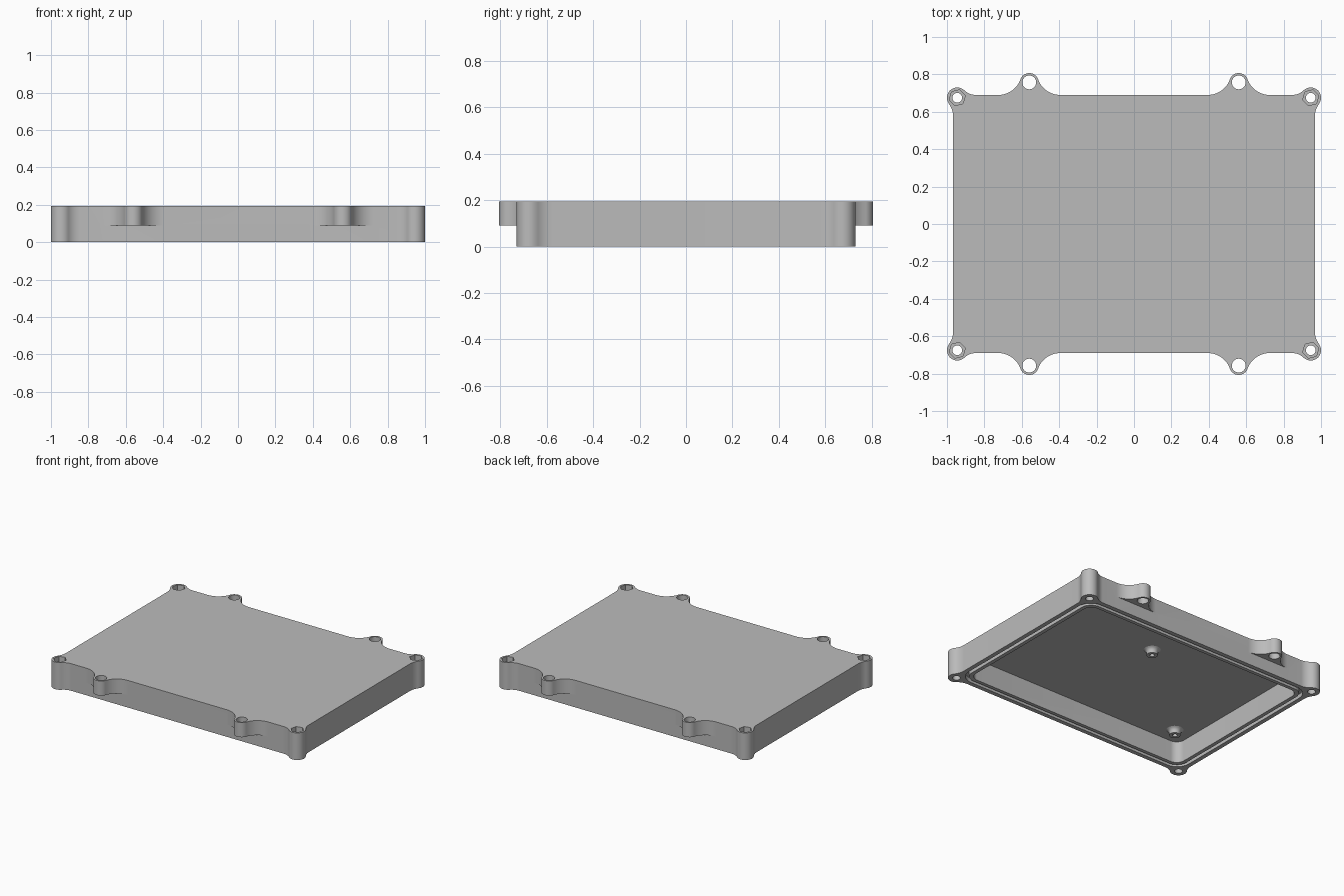
import bpy, bmesh
from math import sin, cos, pi, atan2, radians

if "Cube" in bpy.data.objects:
    bpy.data.objects.remove(bpy.data.objects["Cube"])

HEIGHT, EAR_Z, FLOOR_Z = 0.195, 0.09, 0.155
WALL_X, WALL_Y = 0.967, 0.69
CORNER, CORNER_R = (0.945, 0.675), 0.055
EAR, EAR_R = (0.56, 0.757), 0.05

grey = bpy.data.materials.new("light grey")
grey.use_nodes = True
grey.diffuse_color = (0.5, 0.5, 0.5, 1)
grey.node_tree.nodes["Principled BSDF"].inputs["Base Color"].default_value = (0.5, 0.5, 0.5, 1)


def arc(c, r, a0, a1, n=12):
    return [(c[0] + r * cos(a0 + (a1 - a0) * i / n), c[1] + r * sin(a0 + (a1 - a0) * i / n))
            for i in range(n + 1)]


def angle(a, b):
    return atan2(b[1] - a[1], b[0] - a[0])


def circle(c, r, n=32, turn=0.0):
    return arc(c, r, turn, turn + 2 * pi, n)[:-1]


def rounded_rect(hx, hy, r):
    pts = []
    for i, (sx, sy) in enumerate([(1, 1), (-1, 1), (-1, -1), (1, -1)]):
        pts += arc((sx * (hx - r), sy * (hy - r)), r, i * pi / 2, (i + 1) * pi / 2)
    return pts


def make_object(name, bm):
    bmesh.ops.remove_doubles(bm, verts=bm.verts, dist=1e-5)
    bmesh.ops.recalc_face_normals(bm, faces=bm.faces)
    mesh = bpy.data.meshes.new(name)
    bm.to_mesh(mesh)
    bm.free()
    mesh.materials.append(grey)
    ob = bpy.data.objects.new(name, mesh)
    bpy.context.collection.objects.link(ob)
    return ob


def prism(name, loop, z0, z1, inner=None):
    """Extruded outline, or a ring when an inner outline is given."""
    bm = bmesh.new()
    layer = lambda pts, z: [bm.verts.new((x, y, z)) for x, y in pts]
    if inner is None:
        rims = [layer(loop, z0), layer(loop, z1)]
        bm.faces.new(rims[0])
        bm.faces.new(rims[1])
        pairs = [rims]
    else:
        a, b, c, d = layer(loop, z0), layer(loop, z1), layer(inner, z1), layer(inner, z0)
        pairs = [(a, b), (b, c), (c, d), (d, a)]
    for p, q in pairs:
        for i in range(len(p)):
            j = (i + 1) % len(p)
            bm.faces.new((p[i], p[j], q[j], q[i]))
    return make_object(name, bm)


def cut(target, cutter):
    mod = target.modifiers.new("cut", 'BOOLEAN')
    mod.operation, mod.solver, mod.object = 'DIFFERENCE', 'EXACT', cutter
    bpy.context.view_layer.objects.active = target
    bpy.ops.object.modifier_apply(modifier=mod.name)
    bpy.data.objects.remove(cutter)


def smooth(ob):
    bpy.ops.object.select_all(action='DESELECT')
    ob.select_set(True)
    bpy.context.view_layer.objects.active = ob
    bpy.ops.object.shade_smooth_by_angle(angle=radians(30))


# Quarter outline: side wall, corner boss, mounting ear, end wall
side = (WALL_X + 0.11, 0.575)
end = (0.845, WALL_Y + 0.09)
ear_a, ear_b = [(EAR[0] + s * 0.165, WALL_Y + 0.125) for s in (1, -1)]
quarter = arc(side, 0.11, pi, angle(side, CORNER))
quarter += arc(CORNER, CORNER_R, angle(CORNER, side), angle(CORNER, end), 24)[1:]
quarter += arc(end, 0.09, angle(end, CORNER), -pi / 2)[1:]
quarter += arc(ear_a, 0.125, -pi / 2, angle(ear_a, EAR))
quarter += arc(EAR, EAR_R, angle(EAR, ear_a), angle(EAR, ear_b), 20)[1:]
quarter += arc(ear_b, 0.125, angle(ear_b, EAR), -pi / 2)[1:]
half = quarter + [(-x, y) for x, y in reversed(quarter)]
outline = half + [(-x, -y) for x, y in half]

cover = prism("cover", outline, 0, HEIGHT)

# Hollow underside and seal groove
cut(cover, prism("cavity_cutter", rounded_rect(0.885, 0.61, 0.06), -0.1, FLOOR_Z))
cut(cover, prism("groove_cutter", rounded_rect(0.936, 0.659, 0.1), -0.1, 0.03,
                 rounded_rect(0.912, 0.635, 0.076)))

# Ear undersides, ear holes, corner screw holes and hexagonal nut recesses
for sx in (1, -1):
    for sy in (1, -1):
        ear, corner = (sx * EAR[0], sy * EAR[1]), (sx * CORNER[0], sy * CORNER[1])
        step = [(ear[0] + u * 0.18, sy * v) for u, v in
                ((-1, WALL_Y), (1, WALL_Y), (1, 0.9), (-1, 0.9))]
        cut(cover, prism("step_cutter", step, -0.1, EAR_Z))
        cut(cover, prism("ear_hole_cutter", circle(ear, 0.037), 0, 0.3))
        cut(cover, prism("screw_cutter", circle(corner, 0.026), -0.1, 0.3))
        cut(cover, prism("nut_cutter", circle(corner, 0.044, 6, 0.25), 0.135, 0.3))
smooth(cover)

# Flared inner standoffs with blind holes
profile = [(0.06, 0.157), (0.049, 0.151), (0.041, 0.143), (0.037, 0.132),
           (0.037, 0.115), (0.016, 0.115), (0.016, 0.153), (0, 0.153)]
for name, (cx, cy) in (("standoff_middle", (0.03, 0.22)), ("standoff_corner", (-0.755, -0.485))):
    bm = bmesh.new()
    pts = [bm.verts.new((cx + r, cy, z)) for r, z in profile]
    edges = [bm.edges.new(pair) for pair in zip(pts, pts[1:])]
    bmesh.ops.spin(bm, geom=pts + edges, cent=(cx, cy, 0), axis=(0, 0, 1),
                   angle=2 * pi, steps=32)
    smooth(make_object(name, bm))
